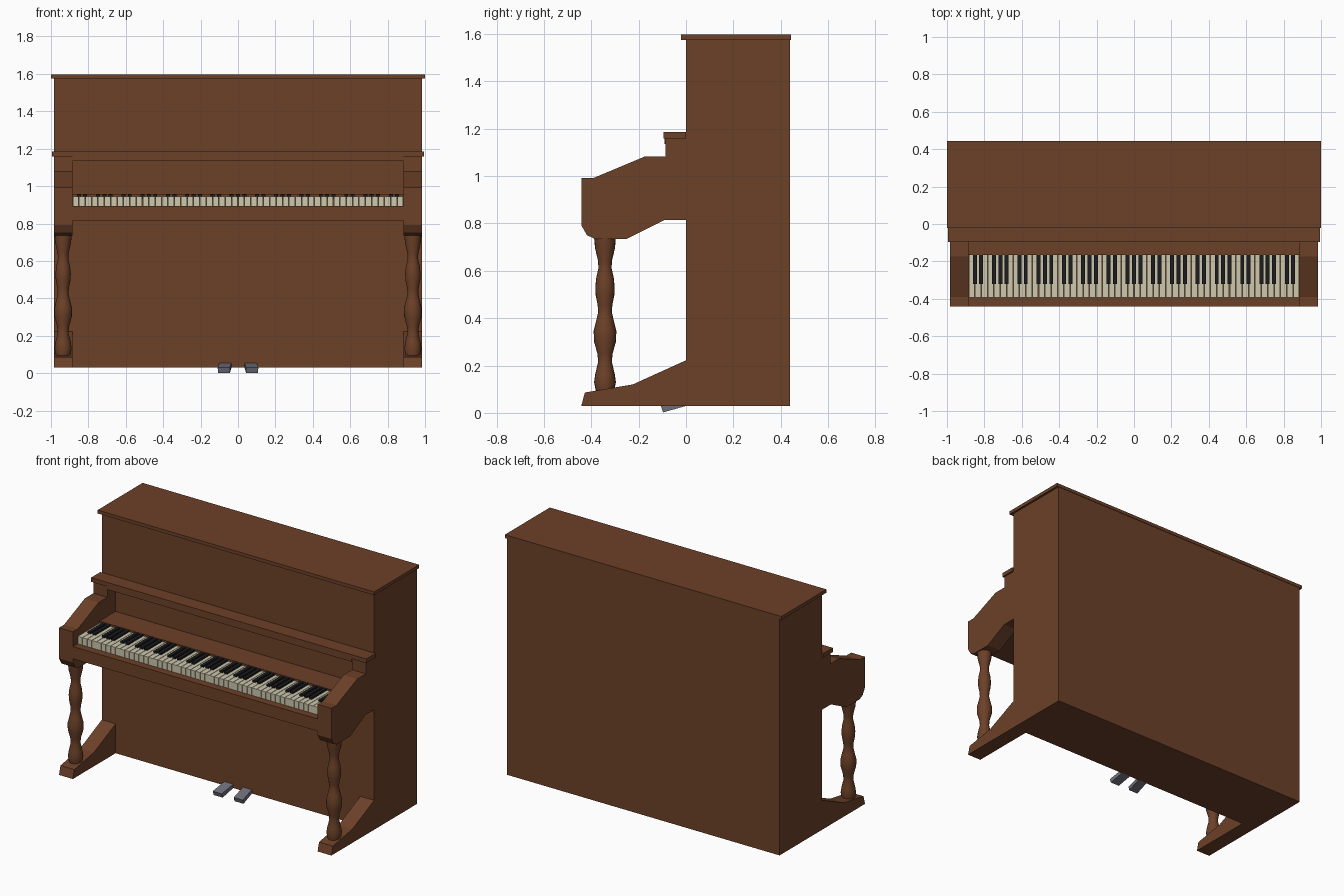
import bpy, bmesh, math

if "Cube" in bpy.data.objects:
    bpy.data.objects.remove(bpy.data.objects["Cube"])


def material(name, rgb):
    m = bpy.data.materials.new(name)
    m.diffuse_color = (*rgb, 1)
    m.use_nodes = True
    m.node_tree.nodes["Principled BSDF"].inputs["Base Color"].default_value = m.diffuse_color
    return m


WOOD = material("wood", (0.150, 0.052, 0.021))
IVORY = material("ivory", (0.62, 0.58, 0.42))
EBONY = material("ebony", (0.012, 0.012, 0.014))
METAL = material("metal", (0.16, 0.16, 0.20))


def finish(bm, name, mat):
    bmesh.ops.recalc_face_normals(bm, faces=bm.faces)
    mesh = bpy.data.meshes.new(name)
    bm.to_mesh(mesh)
    bm.free()
    mesh.materials.append(mat)
    ob = bpy.data.objects.new(name, mesh)
    bpy.context.collection.objects.link(ob)
    return ob


def add_box(bm, x0, x1, y0, y1, z0, z1):
    verts = bmesh.ops.create_cube(bm, size=1)["verts"]
    for v in verts:
        v.co = ((x0 + x1) / 2 + v.co.x * (x1 - x0),
                (y0 + y1) / 2 + v.co.y * (y1 - y0),
                (z0 + z1) / 2 + v.co.z * (z1 - z0))


def box(name, *bounds, mat=WOOD):
    bm = bmesh.new()
    add_box(bm, *bounds)
    return finish(bm, name, mat)


def mirror_x(ob):
    ob.modifiers.new("mirror", "MIRROR").use_mirror_merge = False
    return ob


def side_profile(name, pts, x0, x1, mat=WOOD, shear=0.0):
    """Extrude a (y, z) outline along x and mirror it to the other side."""
    bm = bmesh.new()
    rows = [[bm.verts.new((x + shear * y, y, z)) for y, z in pts] for x in (x0, x1)]
    bm.faces.new(rows[0])
    bm.faces.new(rows[1])
    for i in range(len(pts)):
        j = (i + 1) % len(pts)
        bm.faces.new((rows[0][i], rows[0][j], rows[1][j], rows[1][i]))
    return mirror_x(finish(bm, name, mat))


# Cabinet, lid and music shelf
box("cabinet", -0.985, 0.985, 0, 0.44, 0.03, 1.577)
box("lid", -1, 1, -0.022, 0.443, 1.575, 1.597)
box("music_shelf", -0.995, 0.995, -0.096, 0, 1.158, 1.185)
box("shelf_lip", -0.885, 0.885, -0.09, -0.08, 1.135, 1.16)

# Keybed and the block behind the keys
box("keybed", -0.885, 0.885, -0.44, 0, 0.815, 0.895)
box("key_back_block", -0.885, 0.885, -0.166, 0, 0.89, 0.957)

# Side arms and feet
side_profile("side_arm", [
    (0, 0.815), (-0.09, 0.815), (-0.25, 0.735), (-0.385, 0.735), (-0.418, 0.75),
    (-0.442, 0.792), (-0.442, 0.992), (-0.39, 0.992), (-0.175, 1.082),
    (-0.086, 1.082), (-0.086, 1.16), (0, 1.16)], 0.885, 0.985)
side_profile("foot", [
    (0, 0.03), (-0.442, 0.03), (-0.427, 0.086), (-0.225, 0.12), (0, 0.222)], 0.885, 0.985)

# Turned front legs
LEG = [(0.037, 0.085), (0.040, 0.10), (0.046, 0.13), (0.041, 0.165), (0.029, 0.215),
       (0.032, 0.25), (0.046, 0.30), (0.048, 0.345), (0.037, 0.39), (0.029, 0.425),
       (0.031, 0.455), (0.039, 0.495), (0.041, 0.53), (0.037, 0.57), (0.028, 0.61),
       (0.029, 0.64), (0.042, 0.695), (0.046, 0.74)]
SIDES = 20
bm = bmesh.new()
rings = [[bm.verts.new((0.935 + r * math.cos(a), -0.342 + r * math.sin(a), z))
          for a in (2 * math.pi * k / SIDES for k in range(SIDES))] for r, z in LEG]
for lo, hi in zip(rings, rings[1:]):
    for k in range(SIDES):
        n = (k + 1) % SIDES
        bm.faces.new((lo[k], lo[n], hi[n], hi[k]))
bm.faces.new(rings[0])
bm.faces.new(rings[-1])
leg = mirror_x(finish(bm, "front_leg", WOOD))
bpy.context.view_layer.objects.active = leg
leg.select_set(True)
bpy.ops.object.shade_smooth_by_angle(angle=math.radians(40))

# Keys: 52 white, with black keys in groups of two and three
N = 52
W = 1.77 / N
white, black = bmesh.new(), bmesh.new()
for i in range(N):
    x = -0.885 + i * W
    add_box(white, x + 0.0015, x + W - 0.0015, -0.392, -0.16, 0.89, 0.944)
    if i % 7 in (1, 2, 4, 5, 6):
        add_box(black, x - 0.0105, x + 0.0105, -0.322, -0.162, 0.935, 0.956)
finish(white, "white_keys", IVORY)
finish(black, "black_keys", EBONY)

# Pedals
side_profile("pedal", [(0.01, 0.032), (-0.097, 0.002), (-0.106, 0.03), (0.01, 0.057)],
             0.035, 0.10, METAL, shear=-0.08)
